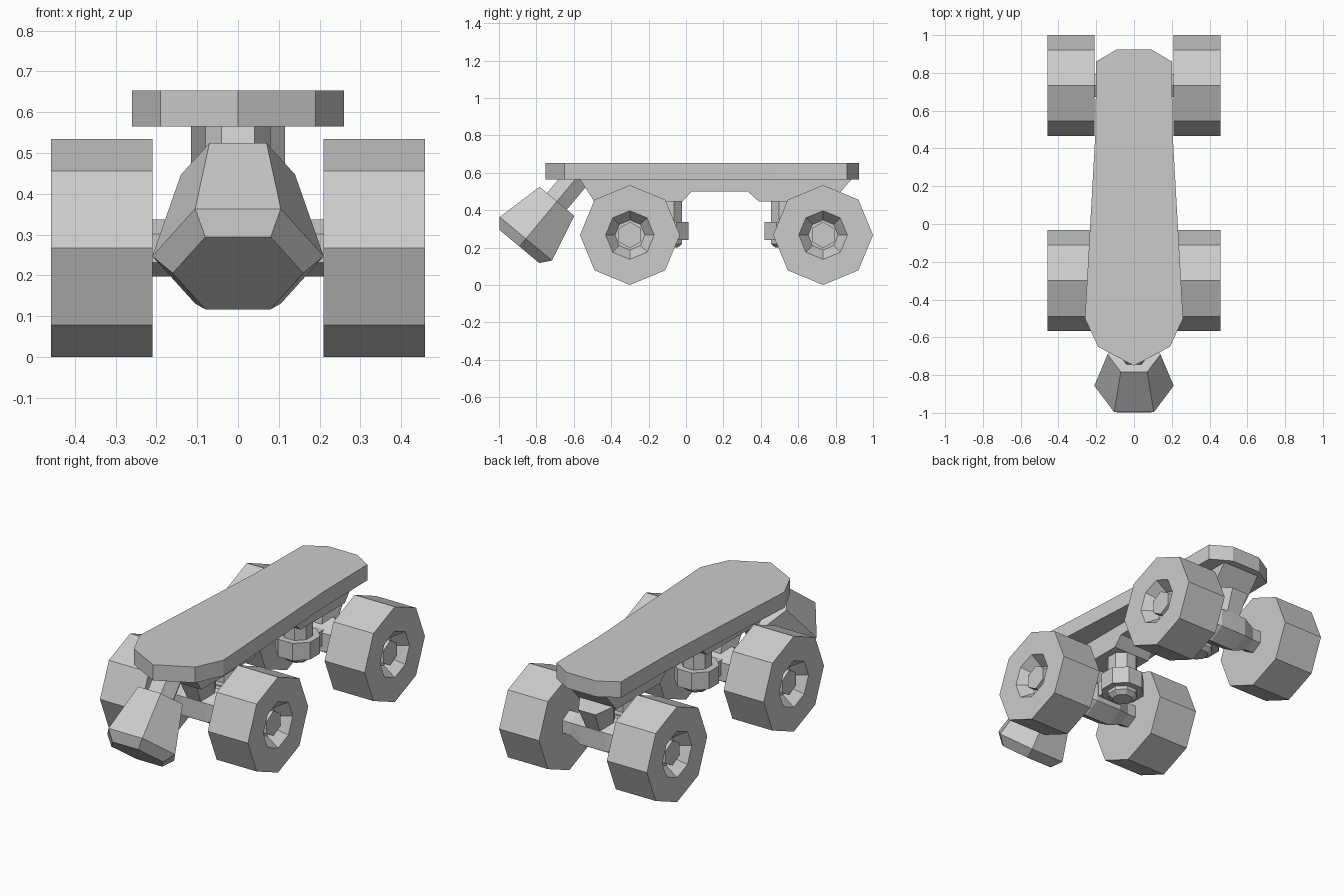
import bpy, bmesh
from math import pi, sin, cos
from mathutils import Vector

cube = bpy.data.objects.get("Cube")
if cube:
    bpy.data.objects.remove(cube)

GREY = (0.6, 0.6, 0.6, 1)
grey = bpy.data.materials.new("plain_grey")
grey.use_nodes = True
grey.diffuse_color = GREY
grey.node_tree.nodes["Principled BSDF"].inputs["Base Color"].default_value = GREY


def finish(name, bm):
    bmesh.ops.recalc_face_normals(bm, faces=bm.faces)
    mesh = bpy.data.meshes.new(name)
    bm.to_mesh(mesh)
    bm.free()
    mesh.materials.append(grey)
    ob = bpy.data.objects.new(name, mesh)
    bpy.context.collection.objects.link(ob)
    return ob


def lathe(name, origin, axis, up, sides, rings, turn=0.0):
    """Faceted solid: rings are (distance along axis, radius), a corner points up."""
    o, a, u = Vector(origin), Vector(axis).normalized(), Vector(up)
    s = a.cross(u)
    bm = bmesh.new()
    loops = []
    for d, r in rings:
        angles = [turn + 2 * pi * k / sides for k in range(sides)]
        loops.append([bm.verts.new(o + a * d + (u * cos(t) + s * sin(t)) * r) for t in angles])
    for p, q in zip(loops, loops[1:]):
        for k in range(sides):
            j = (k + 1) % sides
            bm.faces.new((p[k], p[j], q[j], q[k]))
    bm.faces.new(loops[0])
    bm.faces.new(loops[-1])
    return finish(name, bm)


def extrude(name, points, move):
    bm = bmesh.new()
    face = bm.faces.new([bm.verts.new(p) for p in points])
    geo = bmesh.ops.extrude_face_region(bm, geom=[face])["geom"]
    verts = [g for g in geo if isinstance(g, bmesh.types.BMVert)]
    bmesh.ops.translate(bm, verts=verts, vec=move)
    return finish(name, bm)


X, Z = (1, 0, 0), (0, 0, 1)
AXLE_Z = 0.267

# Deck: tapered board with faceted nose and tail
half = [(0.19, -0.65), (0.26, -0.5), (0.205, 0.47), (0.2, 0.86), (0.09, 0.925)]
outline = [(0, -0.75)] + half + [(-x, y) for x, y in reversed(half)]
extrude("deck", [(x, y, 0.565) for x, y in outline], (0, 0, 0.088))

# Mounting plate with a raised middle
plate = [(-0.57, 0.57), (-0.49, 0.445), (-0.02, 0.445), (0.03, 0.5),
         (0.33, 0.5), (0.39, 0.445), (0.78, 0.445), (0.89, 0.57)]
extrude("mounting_plate", [(-0.115, y, z) for y, z in plate], (0.23, 0, 0))

# Trucks: inward is the side of the axle that carries the kingpin
for end, y, inward in (("front", -0.3, 1), ("rear", 0.733, -1)):
    centre = (0, y, AXLE_Z)
    pin = (0, y + 0.205 * inward, 0)
    lathe(end + "_axle", centre, X, Z, 6, [(-0.43, 0.07), (0.43, 0.07)])
    lathe(end + "_hanger", centre, X, Z, 6,
          [(-0.16, 0.07), (-0.08, 0.105), (0.08, 0.105), (0.16, 0.07)])
    lathe(end + "_pivot", (0, y, 0.27), (0, -0.3 * inward, 1), X, 6,
          [(0, 0.07), (0.2, 0.105)])
    lathe(end + "_kingpin", pin, Z, X, 8, [(0.2, 0.055), (0.22, 0.08), (0.45, 0.08)], pi / 8)
    lathe(end + "_kingpin_ring", pin, Z, X, 8, [(0.24, 0.117), (0.337, 0.117)], pi / 8)
    arm = [(x, y, z) for x, z in ((-0.07, 0.245), (0.07, 0.245), (0.07, 0.33), (-0.07, 0.33))]
    extrude(end + "_arm", arm, (0, 0.18 * inward, 0))
    # Wheels with a dished outer hub
    for side, sx in (("left", 1), ("right", -1)):
        lathe(end + "_" + side + "_wheel", centre, (sx, 0, 0), Z, 8,
              [(0.21, 0.267), (0.458, 0.267), (0.458, 0.13), (0.39, 0.08)])

# Toe stop on a slanted stem
top = (0, -0.69, 0.447)
down = (0, -0.64, -0.77)
lathe("toe_stop", top, down, X, 6, [(0, 0.14), (0.26, 0.21), (0.314, 0.16)])
lathe("toe_stop_stem", top, down, X, 6, [(-0.17, 0.08), (0.02, 0.08)])
